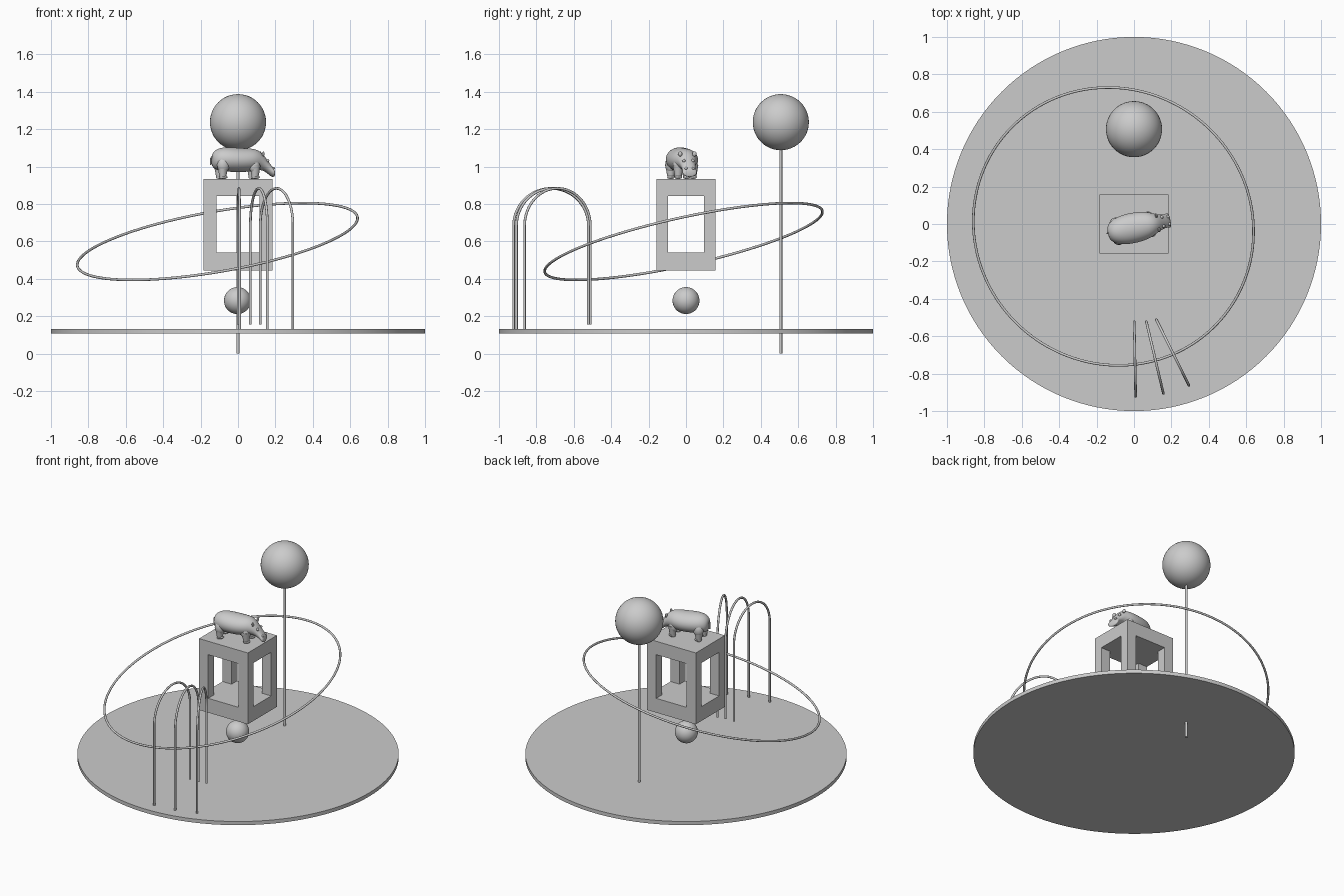
import bpy, bmesh, math
from mathutils import Vector, Matrix

if "Cube" in bpy.data.objects:
    bpy.data.objects.remove(bpy.data.objects["Cube"])


def finish(name, smooth=True):
    ob = bpy.context.object
    ob.name = name
    if smooth:
        bpy.ops.object.shade_smooth_by_angle(angle=math.radians(40))
    return ob


def cylinder(name, loc, r, z0, z1, sides=16, r_top=None):
    bpy.ops.mesh.primitive_cone_add(vertices=sides, radius1=r, radius2=r if r_top is None else r_top,
                                    depth=z1 - z0, location=(loc[0], loc[1], (z0 + z1) / 2))
    return finish(name)


def ball(name, loc, r, scale=(1, 1, 1), seg=48):
    bpy.ops.mesh.primitive_uv_sphere_add(segments=seg, ring_count=seg // 2, radius=r, location=loc)
    bpy.context.object.scale = scale
    return finish(name)


def box(name, loc, size):
    bpy.ops.mesh.primitive_cube_add(size=1, location=loc)
    ob = finish(name, False)
    ob.scale = size
    return ob


def tube(name, pts, r):
    cu = bpy.data.curves.new(name, 'CURVE')
    cu.dimensions = '3D'
    cu.bevel_depth, cu.bevel_resolution, cu.use_fill_caps = r, 3, True
    sp = cu.splines.new('POLY')
    sp.points.add(len(pts) - 1)
    for p, q in zip(sp.points, pts):
        p.co = (*q, 1)
    ob = bpy.data.objects.new(name, cu)
    bpy.context.collection.objects.link(ob)
    bpy.ops.object.select_all(action='DESELECT')
    ob.select_set(True)
    bpy.context.view_layer.objects.active = ob
    bpy.ops.object.convert(target='MESH')
    return finish(name)


# Round base, balloon on its pole, small ball
cylinder("base_disc", (0, 0), 1, 0.108, 0.133, 128)
cylinder("pole", (0, 0.507), 0.008, 0, 1.11)
ball("large_ball", (0, 0.507, 1.238), 0.15)
ball("small_ball", (-0.003, 0, 0.284), 0.072)

# Floating block with a window through each pair of sides
block = box("window_block", (0, 0, 0.689), (0.37, 0.316, 0.49))
for size in ((0.232, 1, 0.3), (1, 0.192, 0.3)):
    cutter = box("window_cutter", (0, 0, 0.692), size)
    cutter.hide_render = True
    bpy.context.view_layer.objects.active = block
    mod = block.modifiers.new("window", 'BOOLEAN')
    mod.object, mod.operation, mod.solver = cutter, 'DIFFERENCE', 'EXACT'
    bpy.ops.object.modifier_apply(modifier=mod.name)
    bpy.data.objects.remove(cutter)

# Tilted ring
bpy.ops.mesh.primitive_torus_add(major_radius=0.76, minor_radius=0.007, major_segments=160,
                                 minor_segments=12, location=(-0.11, -0.013, 0.6))
ring = finish("tilted_ring")
ring.rotation_mode = 'QUATERNION'
ring.rotation_quaternion = Vector((0, 0, 1)).rotation_difference(Vector((-0.168, -0.212, 0.963)))

# Three fanned arches, outer legs reaching the base
feet = (((0.001, -0.522), (0.009, -0.922)),
        ((0.066, -0.522), (0.157, -0.906)),
        ((0.119, -0.511), (0.294, -0.863)))
for i, (a, b) in enumerate(feet):
    a, b = Vector((*a, 0)), Vector((*b, 0))
    mid, half = (a + b) / 2, (a - b) / 2
    pts = [a + Vector((0, 0, 0.157))]
    for k in range(33):
        t = math.pi * k / 32
        pts.append(mid + half * math.cos(t) + Vector((0, 0, 0.684 + 0.2 * math.sin(t))))
    pts.append(b + Vector((0, 0, 0.13)))
    tube(f"arch_{i + 1}", pts, 0.007)

# Hippo, modelled along local x and then turned on top of the block
hippo_parts = []


def hippo_body():
    # x, centre z, half width, half height
    rings = ((-.143, 1.035, .022, .025), (-.134, 1.036, .045, .045), (-.105, 1.040, .068, .062),
             (-.05, 1.039, .083, .068), (.02, 1.034, .083, .066), (.08, 1.037, .073, .062),
             (.112, 1.035, .056, .053), (.135, 1.024, .046, .045), (.157, 1.003, .038, .036),
             (.175, .983, .037, .032), (.19, .969, .042, .026), (.199, .963, .032, .016))
    n = 16
    bm = bmesh.new()
    loops = []
    for x, z, w, h in rings:
        loops.append([bm.verts.new((x, w * math.cos(2 * math.pi * k / n),
                                    z + h * math.sin(2 * math.pi * k / n))) for k in range(n)])
    for p, q in zip(loops, loops[1:]):
        for k in range(n):
            bm.faces.new((p[k], p[(k + 1) % n], q[(k + 1) % n], q[k]))
    bm.faces.new(loops[0])
    bm.faces.new(loops[-1])
    bmesh.ops.recalc_face_normals(bm, faces=bm.faces)
    for f in bm.faces:
        f.smooth = True
    me = bpy.data.meshes.new("hippo_body")
    bm.to_mesh(me)
    ob = bpy.data.objects.new("hippo_body", me)
    bpy.context.collection.objects.link(ob)
    ob.modifiers.new("smooth", 'SUBSURF').levels = 2
    ob.modifiers["smooth"].render_levels = 2
    return ob


hippo_parts.append(hippo_body())
for side, s in (("left", 1), ("right", -1)):
    # Legs with wide feet
    for end, x, y in (("front", 0.085, 0.04), ("rear", -0.092, 0.043)):
        hippo_parts += [
            cylinder(f"hippo_{end}_{side}_leg", (x, s * y), 0.017, 0.936, 1.01, 16, 0.03),
            ball(f"hippo_{end}_{side}_foot", (x + 0.004, s * y, 0.944), 0.021, (1.05, 1, 0.46), 16)]
    # Haunches, ears, eyes, nostrils
    hippo_parts += [
        ball(f"hippo_{side}_haunch", (-0.09, s * 0.045, 1.01), 0.034, (1, 0.85, 1.3), 16),
        ball(f"hippo_{side}_shoulder", (0.08, s * 0.044, 1.005), 0.03, (1, 0.8, 1.3), 16),
        ball(f"hippo_{side}_ear", (0.13, s * 0.039, 1.068), 0.012, (0.6, 1, 1.1), 12),
        ball(f"hippo_{side}_eye", (0.157, s * 0.025, 1.032), 0.009, (1, 1, 1), 12),
        ball(f"hippo_{side}_nostril", (0.189, s * 0.02, 0.991), 0.009, (1, 1, 0.8), 12)]
hippo_parts.append(tube("hippo_tail", [Vector((-0.136, 0, 1.06)), Vector((-0.148, 0, 1.045)),
                                       Vector((-0.148, 0, 1.01))], 0.004))

turn = Matrix.Translation((0, -0.02, 0)) @ Matrix.Rotation(0.21, 4, 'Z')
bpy.context.view_layer.update()
for ob in hippo_parts:
    ob.matrix_world = turn @ ob.matrix_world
